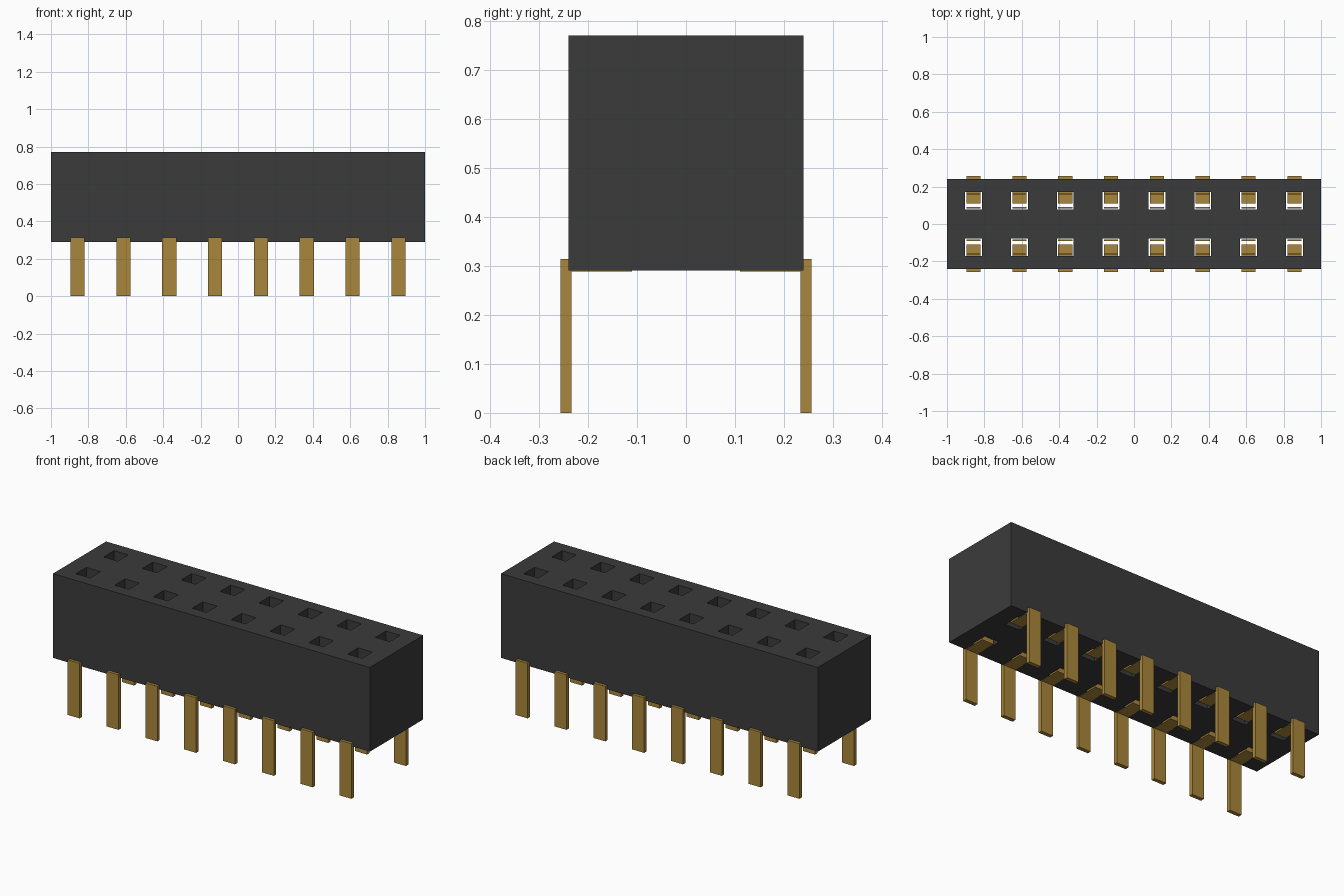
import bpy
import bmesh

cube = bpy.data.objects.get("Cube")
if cube:
    bpy.data.objects.remove(cube, do_unlink=True)


def material(name, color):
    m = bpy.data.materials.new(name)
    m.use_nodes = True
    m.diffuse_color = color
    m.node_tree.nodes["Principled BSDF"].inputs["Base Color"].default_value = color
    return m


BLACK = material("black plastic", (0.044, 0.044, 0.044, 1))
GOLD = material("gold metal", (0.402, 0.242, 0.045, 1))

COLUMNS = [(i - 3.5) * 0.245 for i in range(8)]
BOTTOM, TOP = 0.291, 0.771


def finish(bm, name, mat):
    bmesh.ops.recalc_face_normals(bm, faces=bm.faces)
    mesh = bpy.data.meshes.new(name)
    bm.to_mesh(mesh)
    bm.free()
    mesh.materials.append(mat)
    obj = bpy.data.objects.new(name, mesh)
    bpy.context.collection.objects.link(obj)
    return obj


def add_prism(bm, profile, x, half_width):
    """Extrude a (y, z) outline along x."""
    face = bm.faces.new([bm.verts.new((x - half_width, y, z)) for y, z in profile])
    ext = bmesh.ops.extrude_face_region(bm, geom=[face])["geom"]
    verts = [g for g in ext if isinstance(g, bmesh.types.BMVert)]
    bmesh.ops.translate(bm, verts=verts, vec=(2 * half_width, 0, 0))


# Housing: a flat grid with open socket cells, extruded upwards
xs = [-1.0] + [c + s * 0.045 for c in COLUMNS for s in (-1, 1)] + [1.0]
ys = [-0.24, -0.172, -0.078, 0.078, 0.172, 0.24]
bm = bmesh.new()
grid = [[bm.verts.new((x, y, BOTTOM)) for y in ys] for x in xs]
for i in range(len(xs) - 1):
    for j in range(len(ys) - 1):
        if i % 2 == 1 and j % 2 == 1:
            continue
        bm.faces.new((grid[i][j], grid[i + 1][j], grid[i + 1][j + 1], grid[i][j + 1]))
ext = bmesh.ops.extrude_face_region(bm, geom=bm.faces[:], use_keep_orig=True)["geom"]
verts = [g for g in ext if isinstance(g, bmesh.types.BMVert)]
bmesh.ops.translate(bm, verts=verts, vec=(0, 0, TOP - BOTTOM))
finish(bm, "housing", BLACK)

# Bent pin: leg outside the housing and foot reaching under the socket
PIN = [(0.234, 0), (0.256, 0), (0.256, 0.314), (0.11, 0.314), (0.11, 0.289), (0.234, 0.289)]
# Spring plates standing inside each socket
OUTER_SPRING = [(0.154, 0.314), (0.165, 0.314), (0.165, 0.58), (0.154, 0.58)]
INNER_SPRING = [(0.084, 0.31), (0.092, 0.31), (0.092, 0.58), (0.084, 0.58)]

for side, sign in (("front", -1), ("back", 1)):
    for n, x in enumerate(COLUMNS, 1):
        for part, outline in (("pin", PIN), ("outer_spring", OUTER_SPRING),
                              ("inner_spring", INNER_SPRING)):
            bm = bmesh.new()
            add_prism(bm, [(sign * y, z) for y, z in outline], x, 0.0375)
            finish(bm, f"{side}_{part}_{n}", GOLD)
